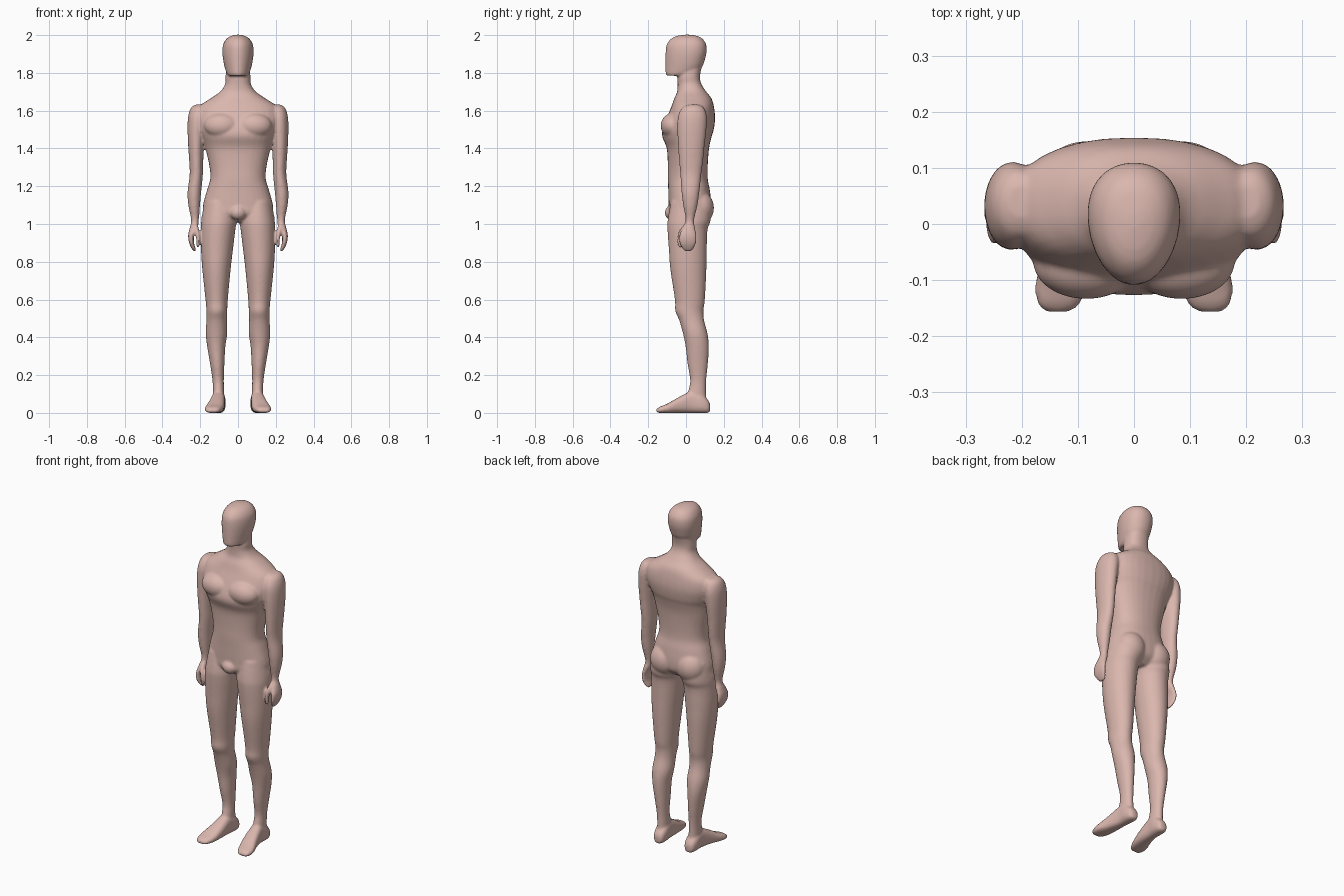
import bpy, bmesh, math
from mathutils import Vector, Matrix

bm = bmesh.new()
SEG = 32


def spline(rows, steps=4):
    """Catmull-Rom interpolation between the given section rows."""
    out = []
    for i in range(len(rows) - 1):
        p = [rows[max(0, min(len(rows) - 1, i + k))] for k in (-1, 0, 1, 2)]
        for s in range(steps):
            t = s / steps
            out.append([0.5 * (2 * b + (c - a) * t + (2 * a - 5 * b + 4 * c - d) * t * t
                               + (3 * b - a - 3 * c + d) * t ** 3) for a, b, c, d in zip(*p)])
    return out + [list(rows[-1])]


def loft(rows, axis='z', side=1, power=2.0, taper=0.0):
    """rows: position on axis, centre x, half width, low and high of the other axis."""
    rings = []
    for t, c, r, lo, hi in spline(rows):
        ring = []
        for k in range(SEG):
            a = 2 * math.pi * k / SEG
            u = math.copysign(abs(math.cos(a)) ** (2 / power), math.cos(a))
            v = math.copysign(abs(math.sin(a)) ** (2 / power), math.sin(a))
            x = side * (c + r * u * (1 + taper * v))
            w = (lo + hi) / 2 + (hi - lo) / 2 * v
            ring.append(bm.verts.new((x, w, t) if axis == 'z' else (x, t, w)))
        rings.append(ring)
    for a, b in zip(rings, rings[1:]):
        for k in range(SEG):
            n = (k + 1) % SEG
            bm.faces.new((a[k], a[n], b[n], b[k]))
    bm.faces.new(rings[0])
    bm.faces.new(rings[-1])


def blob(loc, size):
    m = Matrix.Translation(Vector(loc)) @ Matrix.Diagonal((*size, 1))
    bmesh.ops.create_uvsphere(bm, u_segments=32, v_segments=16, radius=1, matrix=m)


# head
loft([(1.785, 0, .048, -.104, -.01), (1.80, 0, .060, -.108, .05), (1.83, 0, .070, -.109, .085),
      (1.87, 0, .078, -.109, .100), (1.91, 0, .082, -.108, .109), (1.95, 0, .078, -.102, .107),
      (1.98, 0, .061, -.080, .088), (1.995, 0, .038, -.050, .062), (2.002, 0, .012, -.01, .02)],
     power=2.1, taper=.14)

# neck and torso
loft([(1.84, 0, .060, -.03, .085), (1.78, 0, .066, -.045, .074), (1.74, 0, .068, -.044, .082),
      (1.70, 0, .095, -.047, .108), (1.665, 0, .145, -.062, .135), (1.62, 0, .208, -.078, .148),
      (1.56, 0, .222, -.103, .154), (1.50, 0, .207, -.124, .147), (1.46, 0, .190, -.125, .135),
      (1.40, 0, .173, -.102, .122), (1.31, 0, .152, -.096, .115), (1.24, 0, .147, -.096, .115),
      (1.18, 0, .164, -.094, .126), (1.10, 0, .185, -.092, .134), (1.05, 0, .178, -.088, .125),
      (1.01, 0, .12, -.05, .08)], power=2.3)
blob((0, -.078, 1.06), (.042, .034, .038))

for s in (-1, 1):
    # chest and buttock muscles
    blob((s * .085, -.068, 1.52), (.095, .066, .068))
    blob((s * .085, .072, 1.085), (.085, .076, .09))

    # leg
    loft([(1.12, .098, .080, -.08, .130), (1.02, .101, .093, -.097, .130), (.97, .105, .091, -.098, .114),
          (.87, .111, .085, -.091, .110), (.76, .114, .075, -.083, .108), (.60, .113, .059, -.059, .100),
          (.54, .112, .055, -.057, .092), (.49, .113, .054, -.036, .096), (.42, .114, .057, -.016, .114),
          (.35, .115, .048, -.002, .121), (.26, .110, .038, .008, .116), (.17, .105, .030, .022, .107),
          (.10, .103, .030, .010, .106), (.04, .102, .028, .02, .110)], side=s)

    # foot
    loft([(.128, .100, .016, .008, .045), (.115, .101, .030, .0, .070), (.08, .102, .037, -.001, .10),
          (.03, .104, .036, .0, .115), (-.04, .113, .043, .0, .082), (-.10, .127, .048, -.001, .048),
          (-.14, .134, .039, .0, .032), (-.156, .135, .024, .002, .02)],
         axis='y', side=s, power=2.6)

    # arm with mitten hand
    loft([(1.632, .200, .025, .01, .07), (1.615, .207, .042, -.02, .095), (1.57, .214, .050, -.042, .11),
          (1.50, .220, .047, -.046, .108), (1.40, .222, .041, -.041, .097), (1.33, .221, .037, -.036, .090),
          (1.26, .221, .035, -.030, .081), (1.17, .231, .036, -.024, .071), (1.10, .232, .031, -.015, .061),
          (1.02, .228, .020, -.002, .043), (.98, .235, .021, -.02, .049), (.94, .248, .016, -.036, .055),
          (.90, .246, .013, -.036, .054), (.87, .235, .011, -.022, .042), (.855, .228, .007, -.008, .03)],
         side=s)

    # thumb
    loft([(1.0, .226, .013, -.01, .025), (.96, .217, .012, -.038, .005), (.92, .211, .010, -.046, -.012),
          (.89, .212, .009, -.045, -.016), (.875, .214, .005, -.037, -.022)], side=s)

bmesh.ops.recalc_face_normals(bm, faces=bm.faces[:])
mesh = bpy.data.meshes.new("body")
bm.to_mesh(mesh)
bm.free()
body = bpy.data.objects.new("body", mesh)
bpy.context.collection.objects.link(body)

# fuse the parts into one skin, then soften the joins
rm = body.modifiers.new("fuse", 'REMESH')
rm.mode = 'VOXEL'
rm.voxel_size = 0.0065
rm.use_smooth_shade = True
sm = body.modifiers.new("soften", 'SMOOTH')
sm.factor = 0.5
sm.iterations = 7

skin = bpy.data.materials.new("skin")
skin.diffuse_color = (0.70, 0.47, 0.42, 1)
mesh.materials.append(skin)
